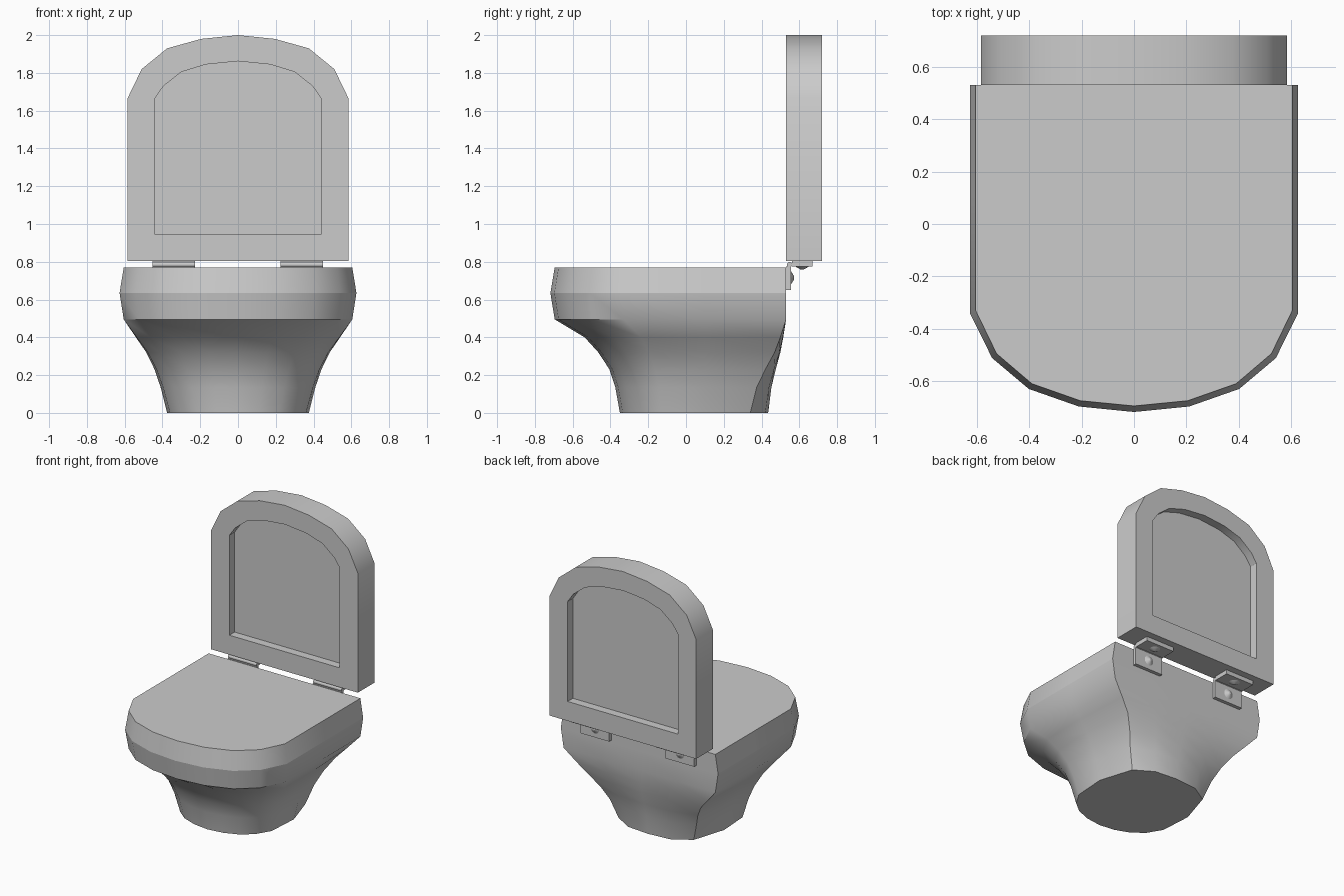
import bpy, bmesh, math
from mathutils import Matrix, Vector

if "Cube" in bpy.data.objects:
    bpy.data.objects.remove(bpy.data.objects["Cube"])


def finish(name, bm, sharp=()):
    """Smooth shade, keeping steep edges and the chosen ones sharp."""
    bmesh.ops.recalc_face_normals(bm, faces=bm.faces[:])
    for f in bm.faces:
        f.smooth = True
    for e in bm.edges:
        e.smooth = e.calc_face_angle(0) < math.radians(32)
    for e in sharp:
        e.smooth = False
    me = bpy.data.meshes.new(name)
    bm.to_mesh(me)
    bm.free()
    ob = bpy.data.objects.new(name, me)
    bpy.context.collection.objects.link(ob)
    return ob


def loft(name, rings, sharp_rings=()):
    """Skin closed rings of equal length and cap both ends."""
    bm = bmesh.new()
    vs = [[bm.verts.new(p) for p in r] for r in rings]
    n = len(rings[0])
    for a, b in zip(vs, vs[1:]):
        for i in range(n):
            j = (i + 1) % n
            bm.faces.new((a[i], a[j], b[j], b[i]))
    bm.faces.new(vs[0])
    bm.faces.new(vs[-1])
    sharp = [bm.edges.get((vs[k][i], vs[k][(i + 1) % n]))
             for k in sharp_rings for i in range(n)]
    return finish(name, bm, sharp)


def mirrored(half):
    """Half outline running from x=0 to x=0, closed by its mirror image."""
    return half + [(-x, y) for x, y in half[-2:0:-1]]


# Bowl and pedestal: outlines from back centre round to front centre
RIM = [(0, .53), (.3, .53), (.605, .53), (.605, .1), (.605, -.33),
       (.525, -.495), (.39, -.61), (.205, -.675), (0, -.695)]
BELLY = [(0, .53), (.3, .53), (.627, .53), (.627, .1), (.627, -.34),
         (.542, -.512), (.402, -.63), (.211, -.697), (0, -.718)]
FOOT = [(0, .435), (.17, .42), (.30, .34), (.375, .10), (.36, -.13),
        (.30, -.23), (.22, -.295), (.115, -.335), (0, -.35)]


def blend(tx, tf, tb):
    """Outline between foot and rim with side, front and back amounts."""
    out = []
    for i, ((fx, fy), (rx, ry)) in enumerate(zip(FOOT, RIM)):
        ty = tb if i < 3 else tf
        out.append((fx + (rx - fx) * tx, fy + (ry - fy) * ty))
    return out


levels = [(0, FOOT), (.135, blend(.15, .07, .18)), (.23, blend(.29, .16, .42)),
          (.32, blend(.48, .33, .68)), (.40, blend(.72, .54, .84)),
          (.495, RIM), (.635, BELLY), (.77, RIM)]
loft("bowl", [[(x, y, z) for x, y in mirrored(h)] for z, h in levels], (6,))

# Raised lid with a recessed panel on both faces
OUTER = [(0, .805), (.585, .805), (.585, 1.665), (.51, 1.82),
         (.375, 1.93), (.195, 1.98), (0, 2.0)]
INNER = [(0, .945), (.44, .945), (.44, 1.665), (.395, 1.73),
         (.30, 1.805), (.17, 1.845), (0, 1.862)]
steps = [(.59, INNER), (.53, INNER), (.53, OUTER),
         (.72, OUTER), (.72, INNER), (.66, INNER)]
loft("lid", [[(x, y, z) for x, z in mirrored(h)] for y, h in steps])


# Hinges: two plates, a pin and two screw heads each
def box(bm, lo, hi):
    lo, hi = Vector(lo), Vector(hi)
    m = Matrix.Translation((lo + hi) / 2) @ Matrix.Diagonal((*(hi - lo), 1))
    bmesh.ops.create_cube(bm, size=1, matrix=m)


def cone(bm, pos, rot, r1, r2, depth):
    bmesh.ops.create_cone(bm, cap_ends=True, segments=12, radius1=r1, radius2=r2,
                          depth=depth, matrix=Matrix.Translation(pos) @ rot)


for name, x in (("left_hinge", -.34), ("right_hinge", .338)):
    bm = bmesh.new()
    box(bm, (x - .113, .53, .65), (x + .113, .555, .775))
    box(bm, (x - .113, .56, .775), (x + .113, .67, .805))
    cone(bm, (x, .548, .785), Matrix.Rotation(math.pi / 2, 4, 'Y'), .014, .014, .226)
    cone(bm, (x, .564, .715), Matrix.Rotation(-math.pi / 2, 4, 'X'), .036, .008, .018)
    cone(bm, (x, .615, .767), Matrix.Rotation(math.pi, 4, 'X'), .036, .008, .016)
    finish(name, bm)
